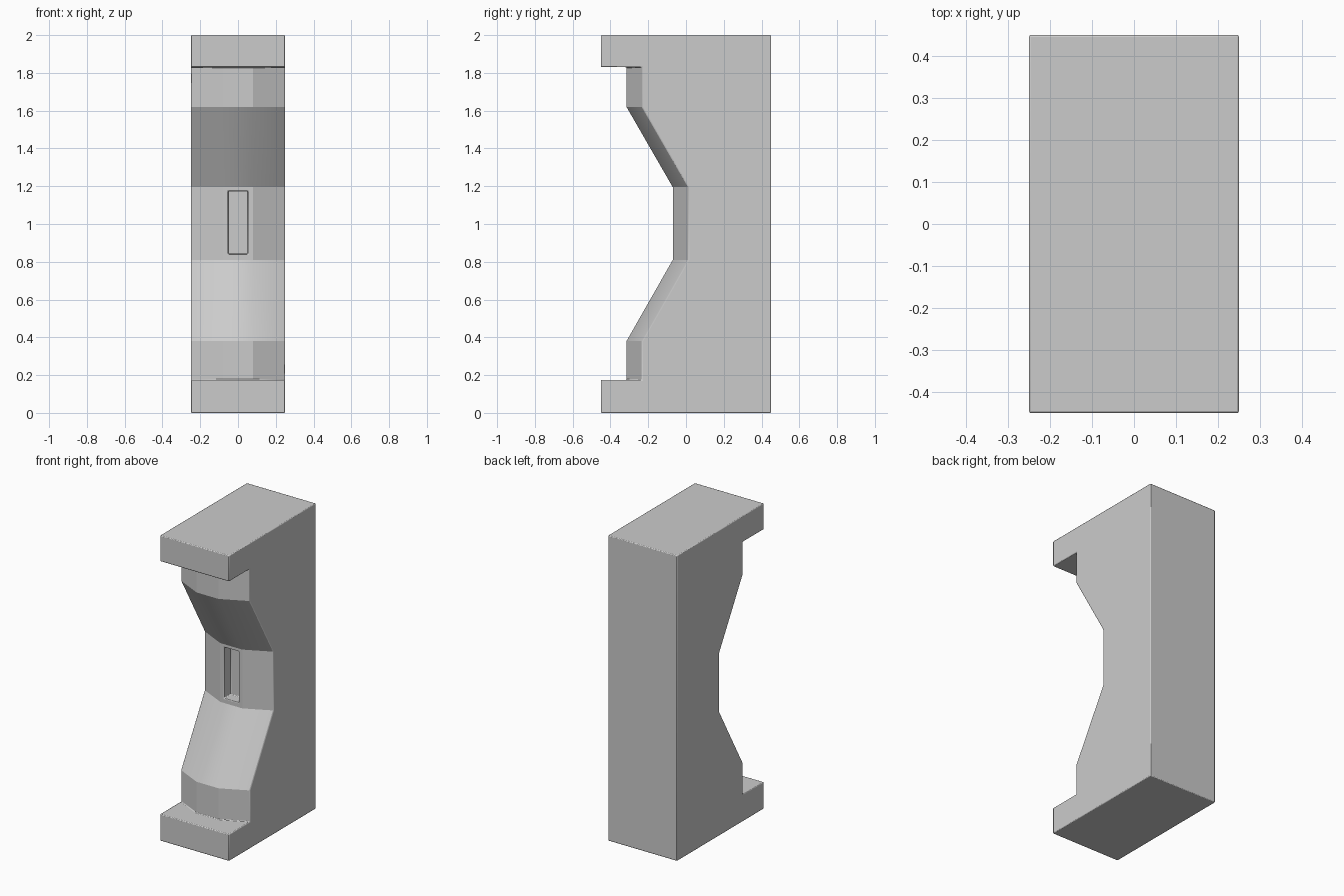
import bpy, bmesh

if "Cube" in bpy.data.objects:
    bpy.data.objects.remove(bpy.data.objects["Cube"])


def add_mesh(name, rings):
    """Loft closed rings of equal length and cap both ends."""
    bm = bmesh.new()
    loops = [[bm.verts.new(p) for p in ring] for ring in rings]
    n = len(loops[0])
    for a, b in zip(loops, loops[1:]):
        for i in range(n):
            j = (i + 1) % n
            bm.faces.new((a[i], a[j], b[j], b[i]))
    bm.faces.new(loops[0][::-1])
    bm.faces.new(loops[-1])
    bmesh.ops.recalc_face_normals(bm, faces=bm.faces)
    mesh = bpy.data.meshes.new(name)
    bm.to_mesh(mesh)
    bm.free()
    obj = bpy.data.objects.new(name, mesh)
    bpy.context.collection.objects.link(obj)
    return obj


def box(name, x, y0, y1, z0, z1):
    return add_mesh(name, [[(-x, y0, z), (x, y0, z), (x, y1, z), (-x, y1, z)]
                           for z in (z0, z1)])


def cut(target, cutter):
    cutter.hide_render = True
    mod = target.modifiers.new(cutter.name, 'BOOLEAN')
    mod.operation = 'DIFFERENCE'
    mod.solver = 'EXACT'
    mod.object = cutter
    bpy.context.view_layer.objects.active = target
    bpy.ops.object.modifier_apply(modifier=mod.name)
    bpy.data.objects.remove(cutter)


# Full wall block
wall = box("wall_pillar", 0.25, -0.45, 0.45, 0, 2)

# Front hollow: leaves top and bottom lips and a faceted, waisted column face
profile = [(0.175, -0.315), (0.38, -0.315), (0.81, -0.07),
           (1.195, -0.07), (1.62, -0.315), (1.83, -0.315)]
hollow = []
for z, y in profile:
    side = y + 0.155  # facets fall back towards both sides
    hollow.append([(-0.4, -0.7, z), (0.4, -0.7, z), (0.4, side, z),
                   (0.08, y, z), (-0.08, y, z), (-0.4, side, z)])
cut(wall, add_mesh("front_hollow", hollow))

# Narrow window slot in the waist
cut(wall, box("window_slot", 0.052, -0.3, 0.0, 0.84, 1.175))

# Slightly softened edges
bevel = wall.modifiers.new("soft_edges", 'BEVEL')
bevel.width = 0.005
bevel.segments = 2
bevel.limit_method = 'ANGLE'
bevel.angle_limit = 0.7
bevel.harden_normals = False

bpy.ops.object.select_all(action='DESELECT')
wall.select_set(True)
bpy.context.view_layer.objects.active = wall
bpy.ops.object.shade_smooth_by_angle(angle=0.4)
